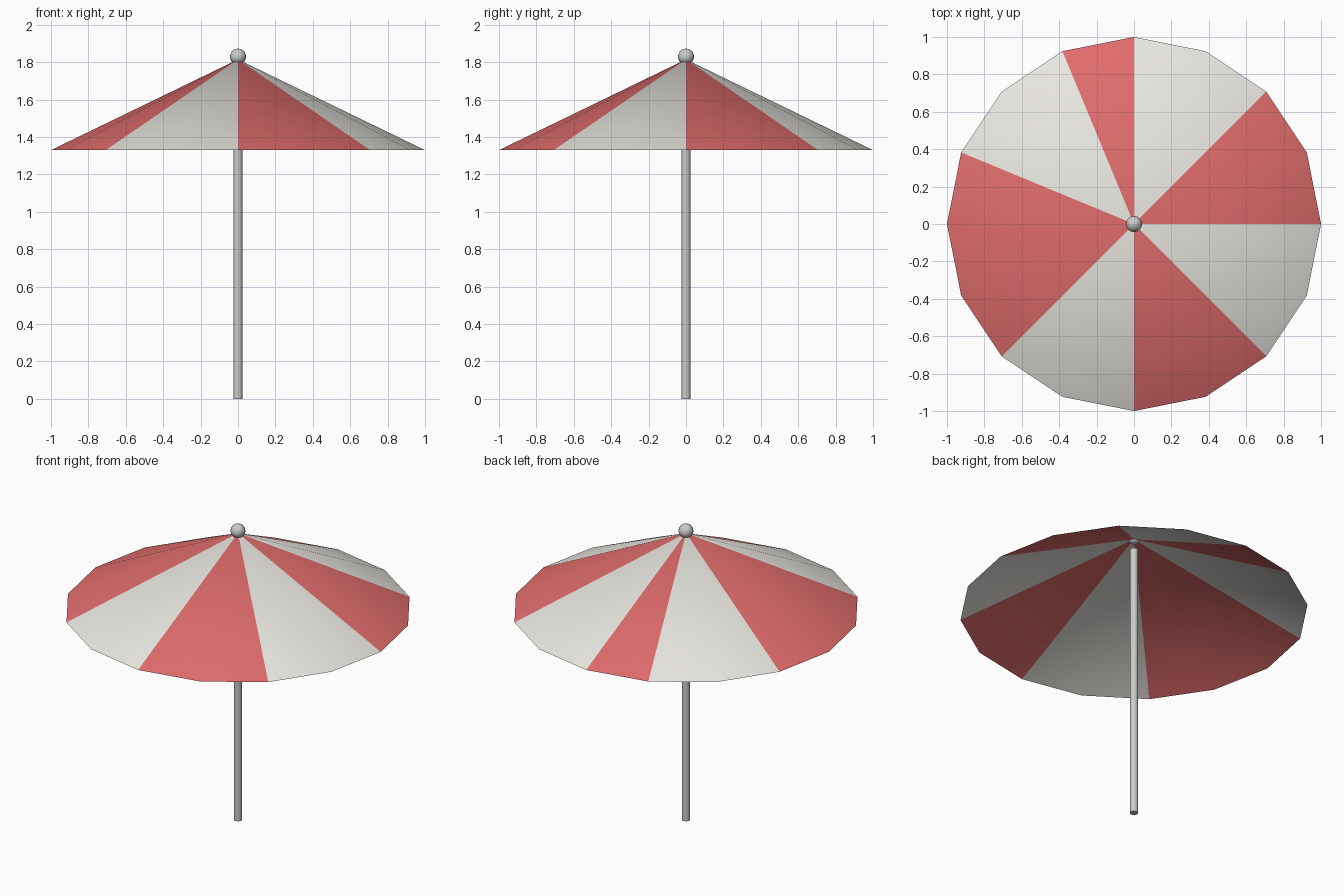
import bpy, bmesh
from math import cos, sin, pi, radians

if "Cube" in bpy.data.objects:
    bpy.data.objects.remove(bpy.data.objects["Cube"])

SIDES = 16
RIM_Z, APEX_Z = 1.33, 1.815
RED_PANELS = {0, 1, 4, 7, 8, 9, 12, 13}


def material(name, color):
    mat = bpy.data.materials.new(name)
    mat.diffuse_color = (*color, 1)
    mat.use_nodes = True
    mat.node_tree.nodes["Principled BSDF"].inputs["Base Color"].default_value = mat.diffuse_color
    return mat


def smooth(obj):
    bpy.ops.object.select_all(action='DESELECT')
    bpy.context.view_layer.objects.active = obj
    obj.select_set(True)
    bpy.ops.object.shade_smooth_by_angle(angle=radians(40))


# Canopy: open 16-sided cone with striped panels
bm = bmesh.new()
apex = bm.verts.new((0, 0, APEX_Z))
rim = [bm.verts.new((cos(2 * pi * i / SIDES), sin(2 * pi * i / SIDES), RIM_Z))
       for i in range(SIDES)]
for i in range(SIDES):
    panel = bm.faces.new((apex, rim[i], rim[(i + 1) % SIDES]))
    panel.material_index = 1 if i in RED_PANELS else 0
mesh = bpy.data.meshes.new("canopy")
bm.to_mesh(mesh)
bm.free()
mesh.materials.append(material("white_fabric", (0.82, 0.80, 0.75)))
mesh.materials.append(material("red_fabric", (0.75, 0.15, 0.15)))
canopy = bpy.data.objects.new("canopy", mesh)
bpy.context.collection.objects.link(canopy)
smooth(canopy)

# Pole: ends just below the finial inside the canopy
POLE_TOP = 1.745
bpy.ops.mesh.primitive_cylinder_add(vertices=16, radius=0.024, depth=POLE_TOP,
                                    location=(0, 0, POLE_TOP / 2))
pole = bpy.context.object
pole.name = "pole"
smooth(pole)

# Finial ball on the apex
bpy.ops.mesh.primitive_uv_sphere_add(segments=16, ring_count=10, radius=0.043,
                                     location=(0, 0, 1.83))
finial = bpy.context.object
finial.name = "finial"
smooth(finial)
